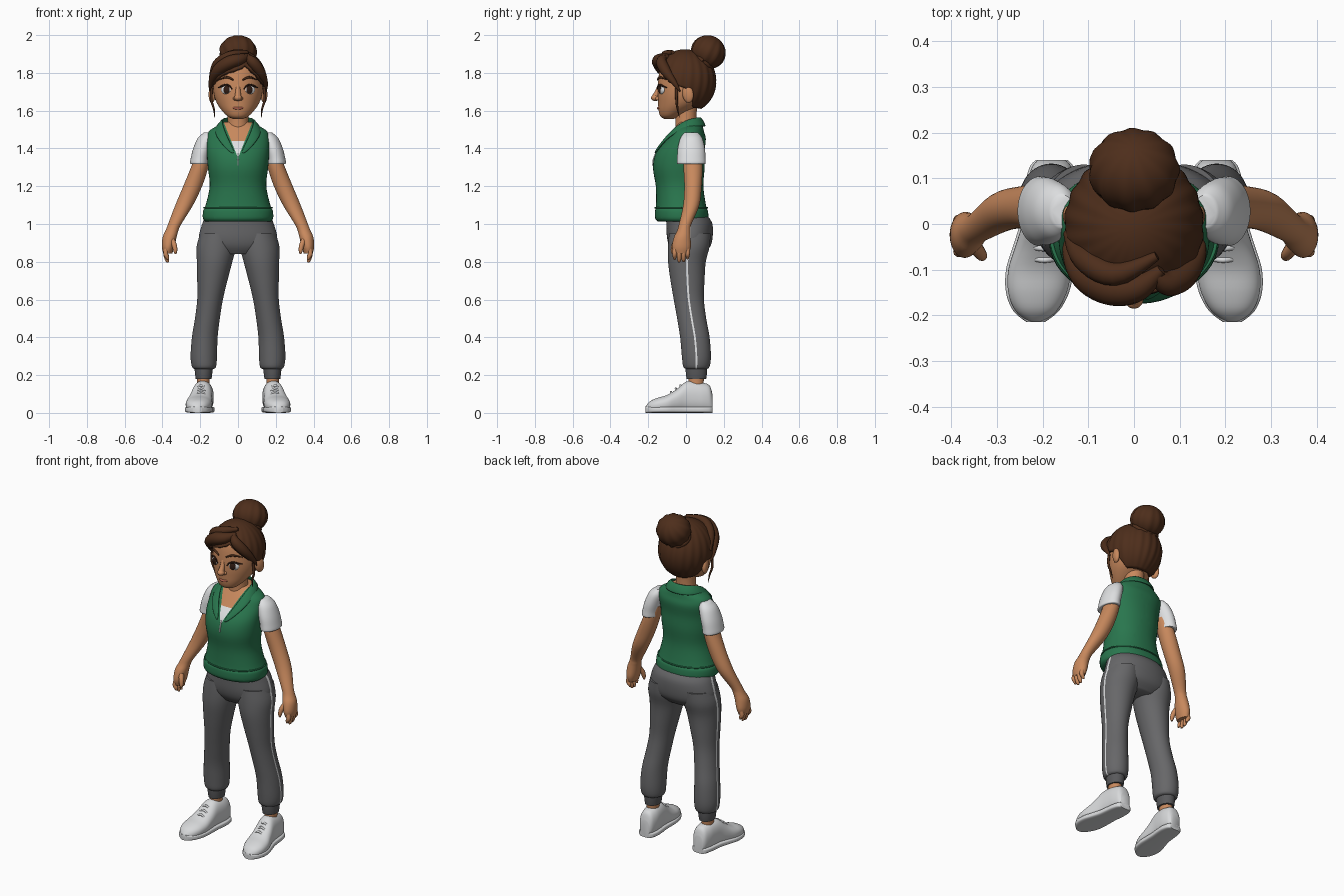
import bpy, bmesh, math
from mathutils import Matrix, Vector

if "Cube" in bpy.data.objects:
    bpy.data.objects.remove(bpy.data.objects["Cube"])

def material(name, r, g, b):
    m = bpy.data.materials.new(name)
    m.diffuse_color = (r, g, b, 1)
    m.use_nodes = True
    m.node_tree.nodes["Principled BSDF"].inputs["Base Color"].default_value = m.diffuse_color
    return m

SKIN = material("skin", 0.58, 0.25, 0.11)
HAIR = material("brown hair", 0.075, 0.027, 0.011)
GREEN = material("green vest", 0.022, 0.18, 0.075)
WHITE = material("white shirt", 0.74, 0.75, 0.76)
SHOE = material("shoe white", 0.68, 0.69, 0.70)
GREY = material("grey trousers", 0.135, 0.135, 0.14)
CUFF = material("cuff grey", 0.10, 0.10, 0.105)
DARK = material("dark eye brown", 0.03, 0.012, 0.007)
LIPS = material("lips", 0.42, 0.12, 0.075)

def finish(name, bm, mats, angle=50):
    bmesh.ops.recalc_face_normals(bm, faces=bm.faces[:])
    me = bpy.data.meshes.new(name)
    bm.to_mesh(me)
    bm.free()
    for m in mats:
        me.materials.append(m)
    ob = bpy.data.objects.new(name, me)
    bpy.context.collection.objects.link(ob)
    activate(ob)
    bpy.ops.object.shade_smooth_by_angle(angle=math.radians(angle))
    return ob

def activate(ob):
    bpy.ops.object.select_all(action='DESELECT')
    ob.select_set(True)
    bpy.context.view_layer.objects.active = ob

def spline(rows, k):
    """Catmull-Rom interpolation through rows of numbers."""
    out = []
    for i in range(len(rows) - 1):
        a, b, c, d = rows[max(i-1, 0)], rows[i], rows[i+1], rows[min(i+2, len(rows)-1)]
        for s in range(k):
            t = s / k
            out.append([0.5*(2*q + (r-p)*t + (2*p-5*q+4*r-u)*t*t + (3*q-p-3*r+u)*t**3)
                        for p, q, r, u in zip(a, b, c, d)])
    return out + [list(rows[-1])]

def loft(name, rows, mats, s=1, axis='z', power=2.0, k=4, n=48, stripe=()):
    """Rows: x, other centre, position on axis, x radius, other radius."""
    bm = bmesh.new()
    rings = []
    for x, c, h, rx, rc in spline(rows, k):
        ring = []
        for j in range(n):
            a = 2 * math.pi * (j - 0.5) / n
            ca, sa = math.cos(a), math.sin(a)
            u = x + max(rx, .002) * math.copysign(abs(ca) ** (2/power), ca)
            v = c + max(rc, .002) * math.copysign(abs(sa) ** (2/power), sa)
            ring.append(bm.verts.new((s*u, v, h) if axis == 'z' else (s*u, h, max(v, 0))))
        rings.append(ring)
    for lo, hi in zip(rings, rings[1:]):
        for j in range(n):
            f = bm.faces.new((lo[j], lo[(j+1) % n], hi[(j+1) % n], hi[j]))
            f.material_index = 1 if j in stripe else 0
    bm.faces.new(rings[0])
    bm.faces.new(rings[-1])
    return finish(name, bm, mats)

def ball(name, c, r, mat, rot=(0, 0, 0), groove=0, amp=0.0):
    bm = bmesh.new()
    bmesh.ops.create_uvsphere(bm, u_segments=48, v_segments=24, radius=1)
    for v in bm.verts:
        w = 1 + amp * math.cos(groove * math.atan2(v.co.y, v.co.x) + 2*v.co.z) * (1 - v.co.z**2)
        v.co = Vector((v.co.x*r[0]*w, v.co.y*r[1]*w, v.co.z*r[2]*w))
    for i, ax in enumerate('XYZ'):
        bm.transform(Matrix.Rotation(rot[i], 4, ax))
    bm.transform(Matrix.Translation(c))
    return finish(name, bm, [mat])

def tube(name, rows, mat):
    """Rows: x, y, z, radius."""
    cu = bpy.data.curves.new(name, 'CURVE')
    cu.dimensions, cu.bevel_depth, cu.bevel_resolution, cu.use_fill_caps = '3D', 1, 4, True
    pts = spline(rows, 5)
    sp = cu.splines.new('POLY')
    sp.points.add(len(pts) - 1)
    for p, (x, y, z, r) in zip(sp.points, pts):
        p.co, p.radius = (x, y, z, 1), max(r, .001)
    cu.materials.append(mat)
    ob = bpy.data.objects.new(name, cu)
    bpy.context.collection.objects.link(ob)
    activate(ob)
    bpy.ops.object.convert(target='MESH')
    bpy.ops.object.shade_smooth_by_angle(angle=math.radians(60))

# Head and neck
loft("head", [(0, -.09, 1.556, .025, .025), (0, -.085, 1.57, .055, .05), (0, -.06, 1.60, .085, .085),
              (0, -.03, 1.64, .112, .118), (0, -.015, 1.69, .128, .135), (0, -.005, 1.75, .132, .143),
              (0, 0, 1.82, .125, .138), (0, 0, 1.87, .1, .112), (0, 0, 1.90, .04, .05)], [SKIN])
loft("neck", [(0, .01, 1.46, .075, .07), (0, .0, 1.53, .056, .056), (0, .0, 1.64, .056, .06)], [SKIN])
tube("nose_bridge", [(0, -.138, 1.735, .012), (0, -.15, 1.70, .014), (0, -.164, 1.672, .017)], SKIN)
ball("nose_tip", (0, -.163, 1.668), (.021, .022, .017), SKIN)
tube("mouth", [(-.036, -.133, 1.622, .002), (-.018, -.143, 1.614, .006), (0, -.147, 1.612, .007),
               (.018, -.143, 1.614, .006), (.036, -.133, 1.622, .002)], LIPS)

def face(x, out=0.0):
    return -.012 - .14 * math.sqrt(1 - (x/.131)**2) - out

for s, side in ((1, "left"), (-1, "right")):
    ball(side + "_ear", (s*.137, .01, 1.688), (.017, .03, .047), SKIN, (.15, 0, -s*.3))
    ball(side + "_nostril", (s*.016, -.15, 1.664), (.011, .013, .01), SKIN)
    ball(side + "_eye_white", (s*.062, face(.062) + .007, 1.71), (.03, .012, .023), WHITE, (0, 0, s*.4))
    ball(side + "_iris", (s*.06, face(.06) - .001, 1.711), (.018, .007, .021), DARK, (0, 0, s*.3))
    tube(side + "_lashes", [(s*x, face(x, .004), z, r) for x, z, r in
         ((.03, 1.712, .002), (.045, 1.731, .004), (.065, 1.737, .005), (.085, 1.73, .005), (.104, 1.722, .002))], DARK)
    tube(side + "_eyebrow", [(s*x, face(x, .001), z, r) for x, z, r in
         ((.025, 1.763, .004), (.06, 1.777, .006), (.102, 1.763, .002))], HAIR)

# Hair cap: the lower edge follows a polar limit for each direction round the head
LIMIT = [(-180, 150), (-115, 145), (-95, 104), (-60, 92), (-30, 76), (0, 68), (18, 60),
         (42, 78), (60, 92), (95, 104), (115, 145), (180, 150)]
def limit(a):
    for (a0, p0), (a1, p1) in zip(LIMIT, LIMIT[1:]):
        if a <= a1:
            return math.radians(p0 + (p1 - p0) * (a - a0) / (a1 - a0))
bm = bmesh.new()
top = bm.verts.new((0, -.005, 1.925))
N, M = 120, 24
cols = []
for j in range(N):
    deg = -180 + 360 * j / N
    a, col = math.radians(deg), []
    for i in range(1, M + 1):
        p = limit(deg) * i / M
        w = 1 + .014 * math.cos(20*a + 2*p) * math.sin(p)
        col.append(bm.verts.new((.152*w*math.sin(p)*math.sin(a), -.005 - .165*w*math.sin(p)*math.cos(a),
                                 1.755 + .17*math.cos(p))))
    cols.append(col)
for j in range(N):
    l, r = cols[j], cols[(j+1) % N]
    bm.faces.new((top, l[0], r[0]))
    for i in range(M - 1):
        bm.faces.new((l[i], l[i+1], r[i+1], r[i]))
cap = finish("hair_cap", bm, [HAIR])
mod = cap.modifiers.new("thickness", 'SOLIDIFY')
mod.thickness, mod.offset = .02, -1

# Bun, fringe locks and loose wisps
ball("hair_bun", (0, .118, 1.91), (.098, .092, .088), HAIR, (-.6, 0, 0), 11, .03)
tube("bun_band", [(.075*math.cos(t*.5236), .09 + .045*math.sin(t*.5236), 1.862 - .04*math.sin(t*.5236), .014)
                  for t in range(13)], HAIR)
tube("right_fringe", [(.06, -.10, 1.89, .012), (.01, -.138, 1.872, .03), (-.05, -.143, 1.853, .036),
                      (-.11, -.113, 1.81, .03), (-.143, -.06, 1.745, .014), (-.145, -.03, 1.70, .003)], HAIR)
tube("right_fringe_top", [(.05, -.07, 1.91, .01), (-.04, -.11, 1.89, .026), (-.11, -.075, 1.845, .026),
                          (-.143, -.02, 1.77, .012)], HAIR)
tube("left_fringe", [(.045, -.11, 1.89, .012), (.075, -.13, 1.86, .028), (.115, -.108, 1.81, .028),
                     (.145, -.06, 1.745, .014), (.147, -.03, 1.70, .003)], HAIR)
for s, side in ((1, "left"), (-1, "right")):
    tube(side + "_wisp", [(s*.138, -.05, 1.72, .008), (s*.142, -.05, 1.66, .007),
                          (s*.128, -.045, 1.61, .005), (s*.124, -.035, 1.565, .001)], HAIR)

# Vest with a V neck cut into its faces
vest = loft("vest", [(0, -.02, 1.013, .172, .128), (0, -.022, 1.03, .186, .141), (0, -.024, 1.07, .185, .14),
                     (0, -.026, 1.095, .173, .133), (0, -.034, 1.2, .15, .126), (0, -.038, 1.3, .16, .137),
                     (0, -.03, 1.38, .165, .128), (0, 0, 1.45, .166, .105), (0, .01, 1.49, .155, .085),
                     (0, .018, 1.52, .11, .07), (0, .02, 1.54, .075, .058)], [GREEN, WHITE, SKIN], power=2.2)
bm = bmesh.new()
bm.from_mesh(vest.data)
for co, no in (((0, 0, 1.35), (.2, 0, -.08)), ((0, 0, 1.35), (.2, 0, .08)), ((0, 0, 1.44), (0, 0, 1))):
    bmesh.ops.bisect_plane(bm, geom=bm.verts[:] + bm.edges[:] + bm.faces[:], plane_co=co, plane_no=no)
for f in bm.faces:
    c = f.calc_center_median()
    if c.z > 1.538 or (c.y < 0 and abs(c.x) < (c.z - 1.35) * .4):
        f.material_index = 2 if c.z > 1.44 else 1
bm.to_mesh(vest.data)
bm.free()
tube("zip", [(0, -.160, 1.375, .003), (0, -.172, 1.34, .004), (0, -.176, 1.31, .003)], WHITE)
tube("hem_seam", [(.181*math.cos(t*.2618), -.025 + .138*math.sin(t*.2618), 1.086, .004) for t in range(25)], GREEN)

# Open collar with lapels
inner = [(0, .078, 1.567), (.06, .062, 1.567), (.085, .01, 1.557), (.077, -.055, 1.52), (.05, -.115, 1.45), (.012, -.168, 1.375)]
outer = [(0, .108, 1.515), (.08, .092, 1.515), (.122, .02, 1.518), (.125, -.07, 1.475), (.092, -.128, 1.425), (.03, -.17, 1.365)]
bm = bmesh.new()
path = [[(-x, y, z) for x, y, z in e[:0:-1]] + e for e in (inner, outer)]
rows = [[bm.verts.new(p) for p in e] for e in path]
for j in range(len(path[0]) - 1):
    bm.faces.new((rows[0][j], rows[0][j+1], rows[1][j+1], rows[1][j]))
collar = finish("collar", bm, [GREEN], 80)
mod = collar.modifiers.new("thickness", 'SOLIDIFY')
mod.thickness, mod.offset = .014, 0
collar.modifiers.new("round", 'SUBSURF').levels = 2

# Trousers seat with side stripes
loft("trousers_seat", [(0, .015, .84, .13, .075), (0, .02, .88, .195, .108), (0, .02, .93, .208, .121),
                       (0, .018, 1.0, .19, .122), (0, .005, 1.04, .172, .112)], [GREY, WHITE],
     n=60, stripe=(0, 30), power=2.1)

SHOE_PLAN = [(.18, .14, .03), (.18, .125, .043), (.181, .09, .052), (.184, .05, .054), (.19, 0, .055), (.198, -.05, .062),
             (.206, -.10, .069), (.211, -.15, .064), (.214, -.19, .045), (.215, -.214, .016)]
TOPS = [.10, .145, .16, .168, .165, .125, .095, .08, .062, .035]
for s, side in ((1, "left"), (-1, "right")):
    # Sleeve, arm and hand
    loft(side + "_sleeve", [(.198, .028, 1.318, .04, .065), (.204, .028, 1.32, .05, .076), (.2, .028, 1.35, .05, .075),
                            (.187, .028, 1.40, .05, .072), (.168, .028, 1.455, .045, .058),
                            (.155, .028, 1.485, .025, .035)], [WHITE], s)
    loft(side + "_arm", [(.372, -.025, .845, .024, .04), (.370, -.024, .88, .033, .05), (.362, -.02, .93, .037, .044),
                         (.35, -.012, .965, .034, .035), (.335, -.004, 1.0, .035, .033), (.285, .028, 1.1, .047, .043),
                         (.24, .037, 1.2, .05, .046), (.203, .037, 1.30, .046, .05), (.18, .035, 1.38, .04, .045)], [SKIN], s)
    for i, (y, z) in enumerate(((-.06, .812), (-.036, .797), (-.013, .80), (.008, .815))):
        tube(f"{side}_finger_{i+1}", [(s*.375, y*.9, .88, .014), (s*.383, y, .845, .0125),
                                      (s*.376, y, z + .015, .011), (s*.37, y, z, .005)], SKIN)
    tube(side + "_thumb", [(s*.355, -.04, .925, .016), (s*.338, -.062, .89, .014),
                           (s*.332, -.07, .86, .011), (s*.331, -.07, .842, .005)], SKIN)
    # Trouser leg, cuff and ankle
    loft(side + "_trouser_leg", [(.18, .055, .232, .05, .055), (.18, .055, .245, .064, .07), (.181, .055, .30, .07, .077),
                                 (.176, .047, .40, .068, .078), (.162, .03, .50, .066, .077), (.148, .015, .60, .068, .08),
                                 (.136, .008, .70, .08, .09), (.124, .005, .80, .094, .1), (.115, .015, .88, .104, .11),
                                 (.11, .02, .95, .09, .11)], [GREY, WHITE], s, n=52, stripe=(0,))
    loft(side + "_cuff", [(.182, .055, .18, .042, .052), (.182, .055, .21, .046, .056), (.181, .055, .25, .05, .058)], [CUFF], s)
    loft(side + "_ankle", [(.186, .05, .10, .036, .045), (.184, .053, .15, .033, .04), (.183, .055, .20, .034, .042)], [SKIN], s)
    # Shoe upper, sole and laces
    loft(side + "_shoe", [(x, t/2, y, w, t/2) for (x, y, w), t in zip(SHOE_PLAN, TOPS)], [SHOE], s, 'y', 2.3)
    loft(side + "_sole", [(x, .017, y, w + .005, .017) for x, y, w in SHOE_PLAN], [SHOE], s, 'y', 4)
    for i in range(3):
        y, z = -.025 - .025*i, .145 - .017*i
        tube(f"{side}_lace_{i+1}", [(s*.165, y, z - .02, .005), (s*.195, y - .004, z, .006), (s*.228, y, z - .02, .005)], SHOE)
